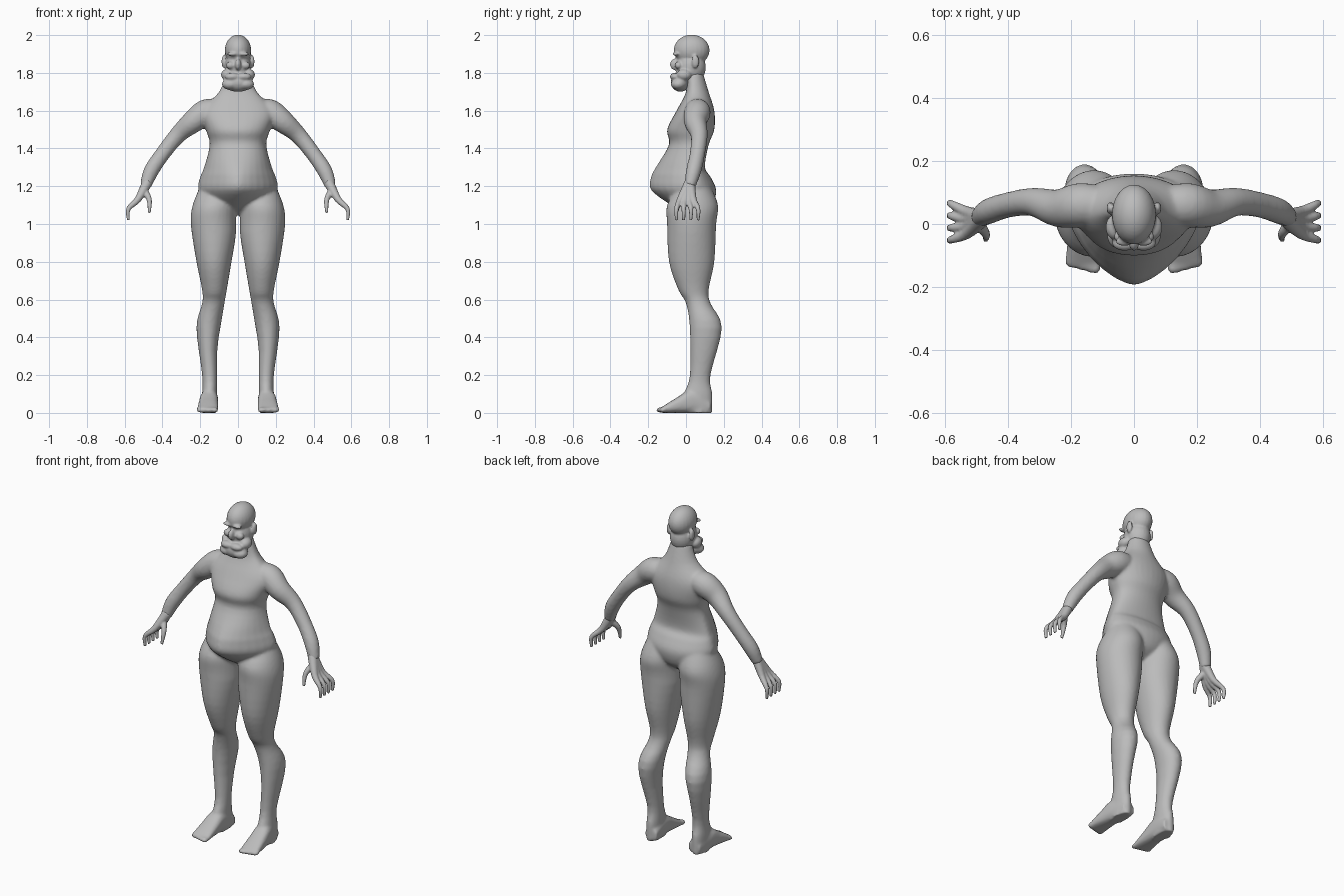
import bpy, bmesh, math
from mathutils import Vector, Matrix

if "Cube" in bpy.data.objects:
    bpy.data.objects.remove(bpy.data.objects["Cube"])

skin = bpy.data.materials.new("grey_skin")
skin.use_nodes = True
grey = (0.5, 0.5, 0.5, 1)
skin.diffuse_color = grey
skin.node_tree.nodes["Principled BSDF"].inputs["Base Color"].default_value = grey

SIDES = {"left": 1, "right": -1}
SEGMENTS = 32
ANGLES = [math.tau * i / SEGMENTS for i in range(SEGMENTS)]


def spline(rows, steps=4):
    """Catmull-Rom interpolation through rows of numbers."""
    result = []
    for i in range(len(rows) - 1):
        before, start = rows[max(i - 1, 0)], rows[i]
        end, after = rows[i + 1], rows[min(i + 2, len(rows) - 1)]
        for k in range(steps):
            t = k / steps
            row = []
            for p, q, r, s in zip(before, start, end, after):
                bend = 2 * p - 5 * q + 4 * r - s + t * (3 * q - p - 3 * r + s)
                row.append(q + t / 2 * (r - p + t * bend))
            result.append(row)
    result.append(list(rows[-1]))
    return result


def power(value, exponent):
    return math.copysign(abs(value) ** exponent, value)


def shell(bm, rings):
    """Closed surface through a list of point rings."""
    loops = [[bm.verts.new(point) for point in ring] for ring in rings]
    for lower, upper in zip(loops, loops[1:]):
        for i in range(SEGMENTS):
            j = (i + 1) % SEGMENTS
            bm.faces.new((lower[i], lower[j], upper[j], upper[i]))
    bm.faces.new(loops[0])
    bm.faces.new(loops[-1])


def slice_ring(z, inner, outer, front, middle, back, pointed):
    """Horizontal slice with its own front and back depth."""
    ring = []
    for angle in ANGLES:
        c, s = math.cos(angle), math.sin(angle)
        exponent = pointed if s < 0 else 1
        depth = middle - front if s < 0 else back - middle
        x = (inner + outer) / 2 + (outer - inner) / 2 * power(c, exponent)
        ring.append(Vector((x, middle + depth * power(s, exponent), z)))
    return ring


def mirrored(rings, side):
    return [[(side * p.x, p.y, p.z) for p in ring] for ring in rings]


def tube(bm, rows, side):
    """Round limb through rows of x, y, z and radius."""
    rows = spline(rows)
    points = [Vector(row[:3]) for row in rows]
    rings = []
    for i, row in enumerate(rows):
        ahead = points[min(i + 1, len(points) - 1)]
        tangent = (ahead - points[max(i - 1, 0)]).normalized()
        across = tangent.cross(Vector((0, 1, 0))).normalized()
        over = across.cross(tangent)
        rings.append([points[i] + row[3] * (across * math.cos(a) + over * math.sin(a))
                      for a in ANGLES])
    shell(bm, mirrored(rings, side))


def blob(bm, center, radii):
    place = Matrix.Translation(center) @ Matrix.Diagonal((*radii, 1))
    bmesh.ops.create_uvsphere(bm, u_segments=24, v_segments=16, radius=1, matrix=place)


def finish(bm, name, voxel, iterations):
    """Fuse overlapping shells into one smooth surface."""
    bmesh.ops.recalc_face_normals(bm, faces=bm.faces)
    mesh = bpy.data.meshes.new(name)
    bm.to_mesh(mesh)
    bm.free()
    mesh.materials.append(skin)
    obj = bpy.data.objects.new(name, mesh)
    bpy.context.collection.objects.link(obj)
    fuse = obj.modifiers.new("fuse", "REMESH")
    fuse.mode = "VOXEL"
    fuse.voxel_size = voxel
    fuse.use_smooth_shade = True
    soften = obj.modifiers.new("soften", "SMOOTH")
    soften.factor = 0.5
    soften.iterations = iterations


# Torso: height, half width, front, back; the belly comes to a soft point
body = bmesh.new()
torso = [(1.05, .06, 0, .08), (1.1, .15, -.08, .14), (1.18, .21, -.185, .16),
         (1.25, .2, -.185, .13), (1.3, .18, -.16, .1), (1.42, .15, -.09, .12),
         (1.5, .17, -.1, .15), (1.6, .19, -.05, .15), (1.7, .1, 0, .12),
         (1.8, .06, 0, .09)]
rings = []
for z, half, front, back in spline(torso):
    pointed = .9 + .4 * math.exp(-60 * (z - 1.2) ** 2)
    rings.append(slice_ring(z, -half, half, front, .04, back, pointed))
shell(body, rings)

# Legs: height, outer x, front, back; the inner side opens steadily downwards
leg = [(1.2, .2, -.04, .13), (1.1, .24, -.1, .17), (1, .25, -.1, .16),
       (.8, .22, -.09, .15), (.65, .19, -.04, .12), (.58, .19, 0, .13),
       (.45, .22, .02, .19), (.2, .19, .02, .13), (.1, .19, -.01, .14),
       (0, .19, -.01, .14)]
leg_rings = []
for z, outer, front, back in spline(leg):
    inner = min(.11, max(.01, .17 * (1 - z)))
    leg_rings.append(slice_ring(z, inner, outer, front, (front + back) / 2, back, 1))

# Feet: y, outer x, instep height, with a flat sole
foot = [(.13, .18, .07), (.03, .2, .12), (-.05, .21, .08), (-.13, .22, .03)]
foot_inner = .105
foot_rings = []
for y, outer, top in spline(foot):
    half = (outer - foot_inner) / 2
    foot_rings.append([Vector((foot_inner + half * (1 + power(math.cos(a), .75)), y,
                               top / 2 * (1 + power(math.sin(a), .75))))
                       for a in ANGLES])

# Arms: x, y, z, radius
arm = [(.1, .06, 1.6, .06), (.17, .06, 1.59, .07), (.24, .05, 1.54, .06),
       (.32, .07, 1.47, .045), (.4, .06, 1.37, .04), (.46, .04, 1.28, .04),
       (.49, .02, 1.2, .03)]
for side in SIDES.values():
    shell(body, mirrored(leg_rings, side))
    shell(body, mirrored(foot_rings, side))
    tube(body, arm, side)
    for toe in range(5):
        blob(body, (side * (.12 + .02 * toe), -.14 + .005 * toe, .015),
             (.014, .02, .015))
finish(body, "body", .009, 5)

# Hands: four curled fingers fan out from the wrist, with a thumb in front
thumb = [(.5, .01, 1.18, .02), (.47, -.03, 1.13, .014), (.47, -.05, 1.06, .008)]
for name, side in SIDES.items():
    hand = bmesh.new()
    for finger in range(4):
        y = -.05 + .038 * finger
        tube(hand, [(.48, .02, 1.22, .028), (.53, y * .6, 1.13, .018),
                    (.58, y, 1.08, .012), (.58, y, 1.02, .008)], side)
    tube(hand, thumb, side)
    finish(hand, name + "_hand", .005, 2)

# Head: centre and radii of each rounded form, paired when off the middle
forms = {
    "cranium": ((0, .03, 1.92), (.07, .095, .082)),
    "face": ((0, .025, 1.83), (.07, .08, .09)),
    "nose": ((0, -.06, 1.845), (.016, .025, .03)),
    "brow": ((.03, -.055, 1.9), (.03, .015, .01)),
    "cheek": ((.04, -.04, 1.84), (.024, .02, .02)),
    "beard": ((0, -.03, 1.75), (.08, .05, .05)),
    "moustache": ((.03, -.06, 1.78), (.04, .025, .02)),
    "jaw": ((.06, -.01, 1.79), (.03, .04, .03)),
    "beard_lobe": ((.04, -.04, 1.74), (.045, .04, .03)),
    "ear": ((.075, .05, 1.86), (.012, .02, .035)),
}
head = bmesh.new()
for center, radii in forms.values():
    x, y, z = center
    for side in SIDES.values() if x else (1,):
        blob(head, (side * x, y, z), radii)
finish(head, "head", .006, 3)
